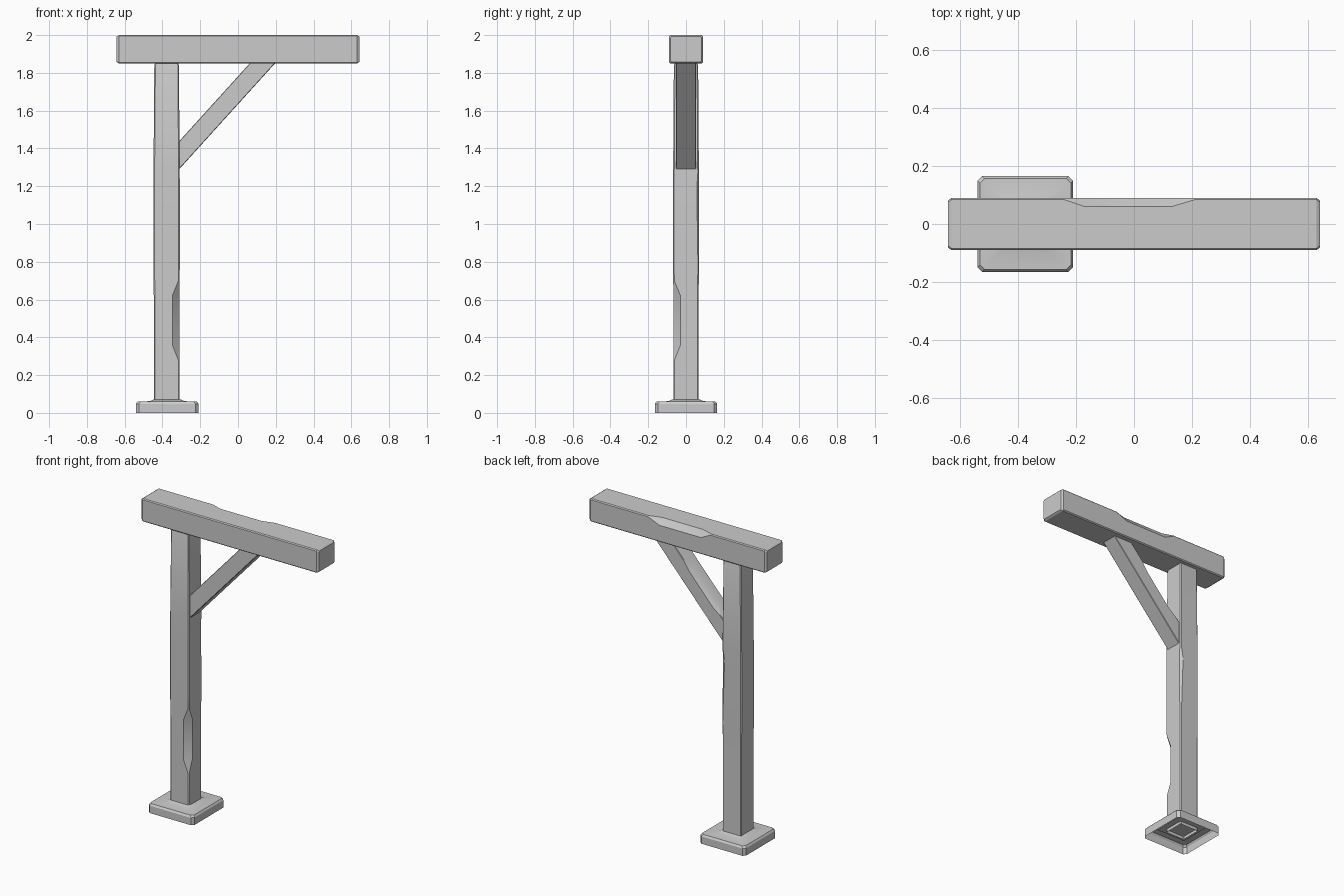
import bpy, bmesh, math
from mathutils import Vector

cube = bpy.data.objects.get("Cube")
if cube:
    bpy.data.objects.remove(cube, do_unlink=True)

GREY = (0.6, 0.6, 0.6, 1)
mat = bpy.data.materials.new("plain grey")
mat.use_nodes = True
mat.diffuse_color = GREY
bsdf = next(n for n in mat.node_tree.nodes if n.type == 'BSDF_PRINCIPLED')
bsdf.inputs["Base Color"].default_value = GREY
bsdf.inputs["Roughness"].default_value = 0.8

# Corners of a timber section, counter-clockwise around its axis
CORNERS = [(1, 1), (-1, 1), (-1, -1), (1, -1)]
PP, NP, NN, PN = range(4)


def timber(name, origin, axis, u, half, stations, edge=0.006, caps=(True, True)):
    """Loft a rectangular bar; each station is (distance, scale, {corner: chip})."""
    axis, u = Vector(axis).normalized(), Vector(u)
    v = axis.cross(u)
    bm = bmesh.new()
    rings = []
    for t, scale, chips in stations:
        hu, hv = half[0] * scale, half[1] * scale
        ring = []
        for i, (su, sv) in enumerate(CORNERS):
            cu, cv = chips.get(i, (edge, edge))
            pair = [(su * hu, sv * (hv - cv)), (su * (hu - cu), sv * hv)]
            if i % 2:
                pair.reverse()
            ring += [bm.verts.new(Vector(origin) + axis * t + u * a + v * b)
                     for a, b in pair]
        rings.append(ring)
    for a, b in zip(rings, rings[1:]):
        for i in range(len(a)):
            j = (i + 1) % len(a)
            bm.faces.new((a[i], a[j], b[j], b[i]))
    if caps[0]:
        bm.faces.new(rings[0][::-1])
    if caps[1]:
        bm.faces.new(rings[-1])
    mesh = bpy.data.meshes.new(name)
    bm.to_mesh(mesh)
    bm.free()
    mesh.materials.append(mat)
    obj = bpy.data.objects.new(name, mesh)
    bpy.context.collection.objects.link(obj)
    bpy.ops.object.select_all(action='DESELECT')
    obj.select_set(True)
    bpy.context.view_layer.objects.active = obj
    bpy.ops.object.shade_smooth_by_angle(angle=math.radians(25))
    return obj


X, Y, Z = (1, 0, 0), (0, 1, 0), (0, 0, 1)
POST_X = -0.378

# Top beam with a chip along its upper back edge
chip = {PP: (0.03, 0.04)}
timber("top_beam", (0, 0, 1.925), X, Y, (0.09, 0.075), [
    (-0.642, 0.9, {}), (-0.63, 1, {}), (-0.24, 1, {}), (-0.17, 1, chip),
    (0.13, 1, chip), (0.21, 1, {}), (0.63, 1, {}), (0.642, 0.9, {})])

# Upright post with a deep chip at the front and a slim one at the back
deep, slim = {PN: (0.038, 0.038)}, {PP: (0.02, 0.012)}
timber("post", (POST_X, 0, 0), Z, X, (0.068, 0.067), [
    (0.03, 1, {}), (0.28, 1, {}), (0.36, 1, deep), (0.62, 1, deep),
    (0.70, 1.01, {}), (0.78, 1.03, {}), (1.19, 1.03, slim), (1.27, 1.02, {}),
    (1.84, 0.96, {}), (1.853, 0.88, {})], caps=(False, True))

# Diagonal brace, its ends buried in the post and the beam
scar = {PP: (0.045, 0.014)}
timber("brace", (-0.354, 0, 1.317), (0.67, 0, 0.74), Y, (0.053, 0.05), [
    (0, 1, {}), (0.16, 1, {}), (0.22, 1, scar), (0.48, 1, scar),
    (0.55, 1, {}), (0.78, 1, {})], edge=0.003)

# Foot plate: a hollow shell rising slightly around the post
timber("foot_plate", (POST_X + 0.003, 0, 0), Z, X, (0.165, 0.165), [
    (0, 1, {}), (0.048, 1, {}), (0.06, 0.95, {}), (0.062, 0.55, {}),
    (0.072, 0.43, {})], edge=0.016, caps=(False, False))

# Inner plate beneath the foot
timber("foot_underside", (POST_X + 0.003, 0, 0), Z, X, (0.105, 0.105), [
    (0.05, 1, {}), (0.056, 1, {})])
